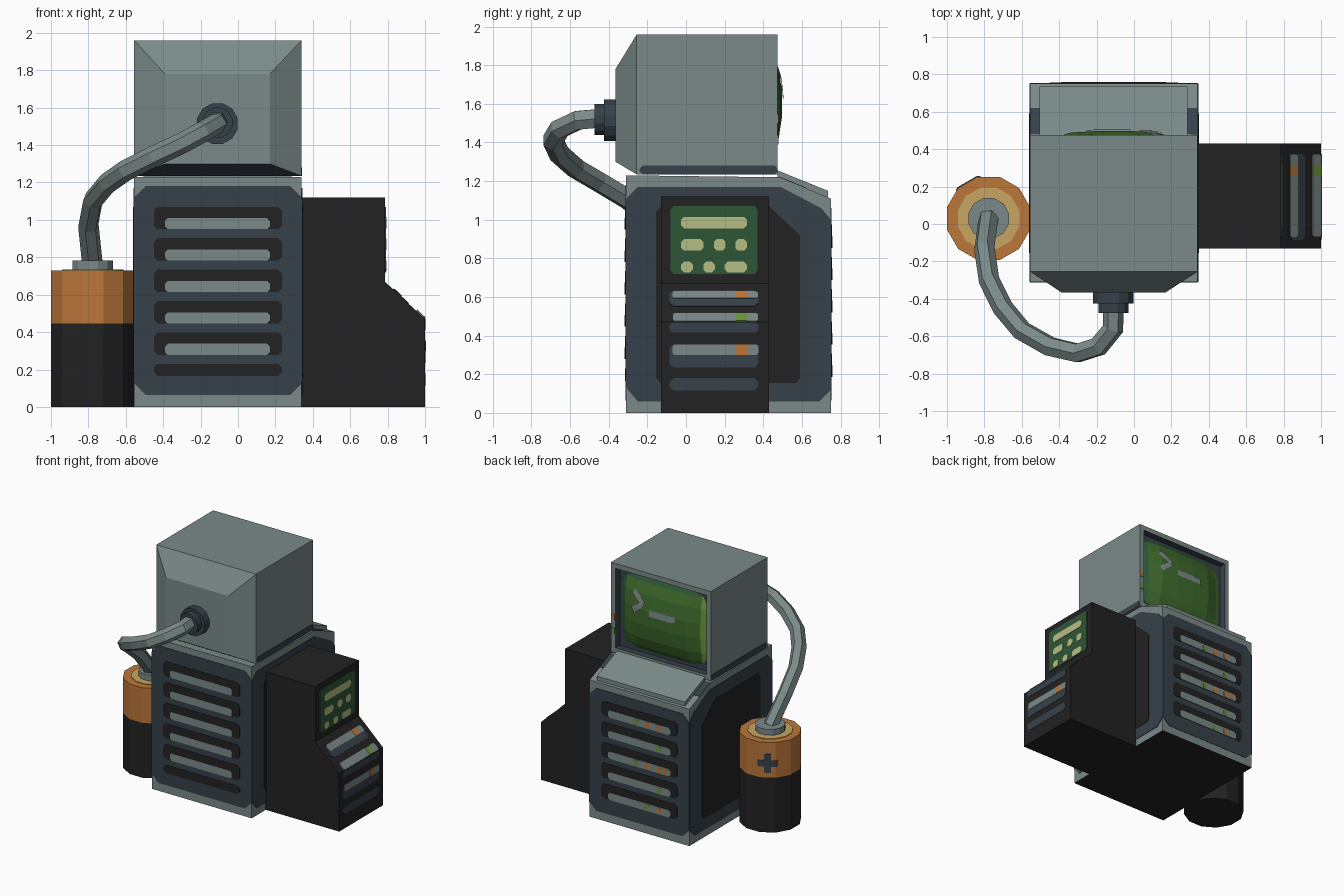
import bpy, bmesh, math
from mathutils import Vector as V

if "Cube" in bpy.data.objects:
    bpy.data.objects.remove(bpy.data.objects["Cube"])


def mat(name, r, g, b):
    lin = lambda c: ((c / 255 + 0.055) / 1.055) ** 2.4
    m = bpy.data.materials.new(name)
    m.diffuse_color = (lin(r), lin(g), lin(b), 1)
    m.use_nodes = True
    m.node_tree.nodes["Principled BSDF"].inputs["Base Color"].default_value = m.diffuse_color
    return m


GREY = mat("casing grey", 122, 138, 136)
SLATE = mat("slate", 54, 65, 74)
BLACK = mat("black", 34, 34, 34)
ORANGE = mat("copper orange", 187, 119, 58)
TAN = mat("tan", 200, 166, 100)
PANEL = mat("panel green", 46, 86, 54)
PALE = mat("pale yellow green", 182, 190, 132)
SCREEN = mat("screen green", 62, 106, 44)
BRIGHT = mat("bright green", 106, 150, 58)

X, Y, Z = V((1, 0, 0)), V((0, 1, 0)), V((0, 0, 1))


def finish(name, bm, *mats):
    bmesh.ops.recalc_face_normals(bm, faces=bm.faces)
    me = bpy.data.meshes.new(name)
    bm.to_mesh(me)
    bm.free()
    for m in mats:
        me.materials.append(m)
    ob = bpy.data.objects.new(name, me)
    bpy.context.collection.objects.link(ob)
    return ob


def prism(name, polys, o, u, v, t, m):
    """Extrude flat outlines, drawn on axes u and v, by t along u x v."""
    bm = bmesh.new()
    n = u.cross(v).normalized() * t
    for p in polys:
        lo = [bm.verts.new(V(o) + u * a + v * b) for a, b in p]
        hi = [bm.verts.new(w.co + n) for w in lo]
        bm.faces.new(lo[::-1])
        bm.faces.new(hi)
        for i in range(len(p)):
            j = (i + 1) % len(p)
            bm.faces.new((lo[i], lo[j], hi[j], hi[i]))
    return finish(name, bm, m)


def rect(a0, b0, a1, b1, c=0.0):
    if not c:
        return [(a0, b0), (a1, b0), (a1, b1), (a0, b1)]
    return [(a0 + c, b0), (a1 - c, b0), (a1, b0 + c), (a1, b1 - c),
            (a1 - c, b1), (a0 + c, b1), (a0, b1 - c), (a0, b0 + c)]


def cyl(name, r, p0, p1, m):
    """Twelve-sided cylinder between two points, with flats on the axes."""
    p0, p1 = V(p0), V(p1)
    d = (p1 - p0).normalized()
    u = X if abs(d.z) > 0.5 else Z
    v = d.cross(u)
    pts = [(r * math.cos(math.radians(15 + 30 * i)), r * math.sin(math.radians(15 + 30 * i))) for i in range(12)]
    return prism(name, [pts], p0, u, v, (p1 - p0).length, m)


# Cabinet: side profile across the width, black underside
XL, XR, YF, YB = -0.555, 0.34, -0.31, 0.75
cab = prism("cabinet", [[(YF, 0), (YB, 0), (YB, 1.11), (0.48, 1.22), (YF, 1.23)]], (XL, 0, 0), Y, Z, XR - XL, GREY)
cab.data.materials.append(BLACK)
for f in cab.data.polygons:
    f.material_index = int(f.normal.z < -0.9)

# Front and back vents
vents = (("front", YF, X, 1, 1.18, [1.07 - 0.168 * i for i in range(5)]),
         ("back", YB, -X, -1, 1.06, [0.975 - 0.167 * i for i in range(5)]))
for side, y, u, s, top, slots in vents:
    def r(x0, z0, x1, z1, c):
        a, b = sorted((s * x0, s * x1))
        return rect(a, z0, b, z1, c)
    o = (0, y, 0)
    prism(side + "_panel", [r(XL, 0.065, XR, top, 0.06)], o, u, Z, 0.003, SLATE)
    dark = [r(-0.45, z - 0.12, 0.235, z, 0.02) for z in slots]
    if side == "front":
        dark.append(r(-0.45, 0.165, 0.235, 0.23, 0.02))
    prism(side + "_slots", dark, o, u, Z, 0.006, BLACK)
    prism(side + "_slats", [r(-0.39, z - 0.12, 0.17, z - 0.06, 0.015) for z in slots], o, u, Z, 0.008, GREY)
    if side == "back":
        dot = lambda x, i: r(x - 0.02, slots[i] - 0.115, x + 0.02, slots[i] - 0.065, 0.01)
        prism("back_green_lights", [dot(-0.08, 0), dot(-0.287, 1), dot(-0.08, 2), dot(-0.287, 3), dot(-0.18, 4)],
              o, u, Z, 0.0095, BRIGHT)
        prism("back_orange_lights", [dot(-0.18, 0), dot(-0.287, 0), dot(-0.18, 2), dot(-0.287, 2),
                                     dot(-0.35, 2), dot(-0.287, 4)], o, u, Z, 0.0095, ORANGE)

# Side panels
outer = [(-0.25, 0.06), (0.69, 0.06), (0.75, 0.12), (0.75, 1.0), (0.7, 1.06),
         (0.49, 1.17), (-0.25, 1.17), (-0.31, 1.11), (-0.31, 0.13)]
inner = [(-0.13, 0.155), (0.57, 0.155), (0.59, 0.18), (0.59, 0.92), (0.43, 1.07),
         (-0.13, 1.07), (-0.155, 1.04), (-0.155, 0.18)]
for side, x, s in (("right", XR, 1), ("left", XL, -1)):
    for part, pts, t, m in (("panel", outer, 0.004, SLATE), ("inner_panel", inner, 0.007, BLACK)):
        prism(side + "_" + part, [[(s * a, b) for a, b in pts]], (x, 0, 0), Y * s, Z, t, m)
    # Dark strip along the bottom of the monitor
    a, b = sorted((s * -0.24, s * 0.475))
    prism(side + "_monitor_strip", [rect(a, 1.235, b, 1.28, 0.015)], (x, 0, 0), Y * s, Z, 0.003, SLATE)

# Keyboard shelf on the slope, with dark corners beside it
prism("keyboard_shelf", [[(0.475, 1.215), (0.735, 1.11), (0.735, 1.15), (0.475, 1.255)]],
      (-0.505, 0, 0), Y, Z, 0.79, GREY)
prism("slope_corners", [rect(XL, 0, -0.505, 0.15), rect(0.285, 0, XR, 0.15)],
      (0, 0.48, 1.22), X, V((0, 0.926, -0.377)), 0.004, SLATE)

# Monitor: rings from the tapered face to the recessed screen opening
bm = bmesh.new()
rings = []
for y, x0, z0, x1, z1 in ((-0.365, -0.39, 1.30, 0.17, 1.78), (-0.255, XL, 1.235, XR, 1.96), (0.475, XL, 1.235, XR, 1.96),
                          (0.475, XL + 0.04, 1.275, XR - 0.04, 1.92), (0.42, XL + 0.04, 1.275, XR - 0.04, 1.92)):
    rings.append([bm.verts.new((a, y, b)) for a, b in rect(x0, z0, x1, z1)])
bm.faces.new(rings[0])
bm.faces.new(rings[-1]).material_index = 1
for k in range(4):
    for i in range(4):
        j = (i + 1) % 4
        f = bm.faces.new((rings[k][i], rings[k][j], rings[k + 1][j], rings[k + 1][i]))
        f.material_index = int(k == 3 or (k == 0 and i == 0))
finish("monitor", bm, GREY, SLATE)
prism("bezel_orange_light", [rect(-0.335, 1.5, -0.305, 1.545)], (0, 0.475, 0), -X, Z, 0.004, ORANGE)
prism("bezel_green_light", [rect(-0.335, 1.39, -0.305, 1.435)], (0, 0.475, 0), -X, Z, 0.004, BRIGHT)

# Bulging screen
CX, CZ, HX, HZ = -0.107, 1.6, 0.385, 0.3


def dome(x, z):
    p, q = (x - CX) / HX, (z - CZ) / HZ
    return 0.425 + 0.075 * (1 - p ** 4) * (1 - 0.6 * q * q) - 0.03 * q ** 4


bm = bmesh.new()
cuts = [-1, -0.88, -0.6, -0.2, 0.2, 0.6, 0.88, 1]
grid = [[bm.verts.new((CX + p * HX, dome(CX + p * HX, CZ + q * HZ), CZ + q * HZ)) for q in cuts] for p in cuts]
for i in range(7):
    for j in range(7):
        f = bm.faces.new((grid[i][j], grid[i][j + 1], grid[i + 1][j + 1], grid[i + 1][j]))
        f.material_index = 2 if i == 0 else 1 if i == 6 or j == 6 else 0
ob = finish("screen", bm, SCREEN, PANEL, BRIGHT)
if sum(f.normal.y for f in ob.data.polygons) < 0:
    ob.data.flip_normals()


# Prompt marks laid on the screen
def stroke(bm, a, b, w, n=4):
    a, b = V(a), V(b)
    d = (b - a).normalized() * w / 2
    row = []
    for i in range(n + 1):
        c = a.lerp(b, i / n)
        row.append([bm.verts.new((x, dome(x, z) + 0.005, z)) for x, z in
                    ((c.x - d.y, c.y + d.x), (c.x + d.y, c.y - d.x))])
    for p, q in zip(row, row[1:]):
        f = bm.faces.new((p[0], p[1], q[1], q[0]))
        f.normal_update()
        if f.normal.y < 0:
            f.normal_flip()


bm = bmesh.new()
stroke(bm, (0.135, 1.785), (0.04, 1.71), 0.045)
stroke(bm, (0.135, 1.635), (0.04, 1.71), 0.045)
stroke(bm, (-0.02, 1.65), (-0.25, 1.65), 0.05)
ob = finish("screen_marks", bm, GREY)
for f in ob.data.polygons:
    if f.normal.y < 0:
        f.flip()

# Side unit with a sloped console
prism("side_unit", [[(0.3, 0), (1, 0), (1, 0.47), (0.785, 0.67), (0.785, 1.12), (0.3, 1.12)]],
      (0, 0.43, 0), X, Z, 0.56, BLACK)
o = (0.785, 0, 0)
prism("side_display", [rect(-0.08, 0.72, 0.37, 1.07, 0.015)], o, Y, Z, 0.005, PANEL)
prism("display_bars", [rect(a, z, b, z + h, 0.015) for a, b, z, h in (
    (-0.025, 0.315, 0.955, 0.06), (-0.025, 0.09, 0.84, 0.06), (0.145, 0.205, 0.84, 0.06), (0.255, 0.315, 0.84, 0.06),
    (-0.025, 0.035, 0.728, 0.055), (0.09, 0.15, 0.728, 0.055), (0.2, 0.315, 0.728, 0.055))], o, Y, Z, 0.008, PALE)
# Console plates: d runs up the slope from its lower edge
up = V((-0.215, 0, 0.2)).normalized()
lo, A, B = (1, 0, 0.47), -0.085, 0.375
prism("slope_slot", [rect(A, 0.12, B, 0.235, 0.02)], lo, Y, up, 0.004, SLATE)
prism("slope_bars", [rect(-0.07, 0.175, B, 0.23, 0.01), rect(-0.07, 0.002, B, 0.065, 0.01)], lo, Y, up, 0.006, GREY)
prism("slope_orange_light", [rect(0.26, 0.175, 0.315, 0.23)], lo, Y, up, 0.008, ORANGE)
prism("slope_green_light", [rect(0.26, 0.002, 0.315, 0.065)], lo, Y, up, 0.008, BRIGHT)
lo = (0.996, 0, 0)
prism("lower_slots", [rect(A, 0.415, B, 0.469, 0.015), rect(A, 0.235, B, 0.355, 0.02), rect(A, 0.115, B, 0.18, 0.02)],
      lo, Y, Z, 0.006, SLATE)
prism("lower_bar", [rect(-0.07, 0.3, B, 0.355, 0.01)], lo, Y, Z, 0.008, GREY)
prism("lower_orange_light", [rect(0.26, 0.3, 0.315, 0.355)], lo, Y, Z, 0.0095, ORANGE)

# Battery
bx, by, ap = -0.7775, 0.03, 0.2225
R = ap / math.cos(math.radians(15))
cyl("battery_base", R, (bx, by, 0), (bx, by, 0.445), BLACK)
cyl("battery_top", R, (bx, by, 0.445), (bx, by, 0.73), ORANGE)
cyl("battery_cap", 0.17, (bx, by, 0.73), (bx, by, 0.735), TAN)
cyl("battery_terminal", 0.112, (bx, by, 0.73), (bx, by, 0.782), GREY)


def wrap(name, angles, z0, z1):
    """Thin band lying on the battery facets."""
    def pt(a, off):
        q = (ap + off) / math.cos(math.radians((a + 15) % 30 - 15))
        return q * math.cos(math.radians(a)), q * math.sin(math.radians(a))
    pts = [pt(a, 0.005) for a in angles] + [pt(a, -0.002) for a in reversed(angles)]
    prism(name, [pts], (bx, by, z0), X, Y, z1 - z0, SLATE)


wrap("plus_bar", (101, 105, 135, 139), 0.535, 0.585)
wrap("plus_post", (113.5, 126.5), 0.485, 0.635)

# Hose and its socket on the monitor
cyl("hose_socket", 0.112, (-0.11, -0.36, 1.515), (-0.11, -0.425, 1.515), SLATE)
cyl("hose_collar", 0.083, (-0.11, -0.42, 1.52), (-0.11, -0.475, 1.52), SLATE)
path = [(-0.11, -0.45, 1.525), (-0.112, -0.56, 1.515), (-0.19, -0.655, 1.47), (-0.3, -0.69, 1.41), (-0.45, -0.655, 1.34),
        (-0.6, -0.57, 1.265), (-0.7, -0.45, 1.195), (-0.775, -0.3, 1.105), (-0.8, -0.13, 0.97), (-0.778, 0.03, 0.76)]
cu = bpy.data.curves.new("hose", 'CURVE')
cu.dimensions = '3D'
cu.bevel_depth = 0.056
cu.bevel_resolution = 1
cu.use_fill_caps = True
sp = cu.splines.new('POLY')
sp.points.add(len(path) - 1)
for p, c in zip(sp.points, path):
    p.co = (*c, 1)
tmp = bpy.data.objects.new("hose_path", cu)
bpy.context.collection.objects.link(tmp)
bpy.context.view_layer.update()
me = bpy.data.meshes.new_from_object(tmp.evaluated_get(bpy.context.evaluated_depsgraph_get()))
bpy.data.objects.remove(tmp)
me.materials.clear()
me.materials.append(GREY)
for f in me.polygons:
    f.use_smooth = False
bpy.context.collection.objects.link(bpy.data.objects.new("hose", me))
